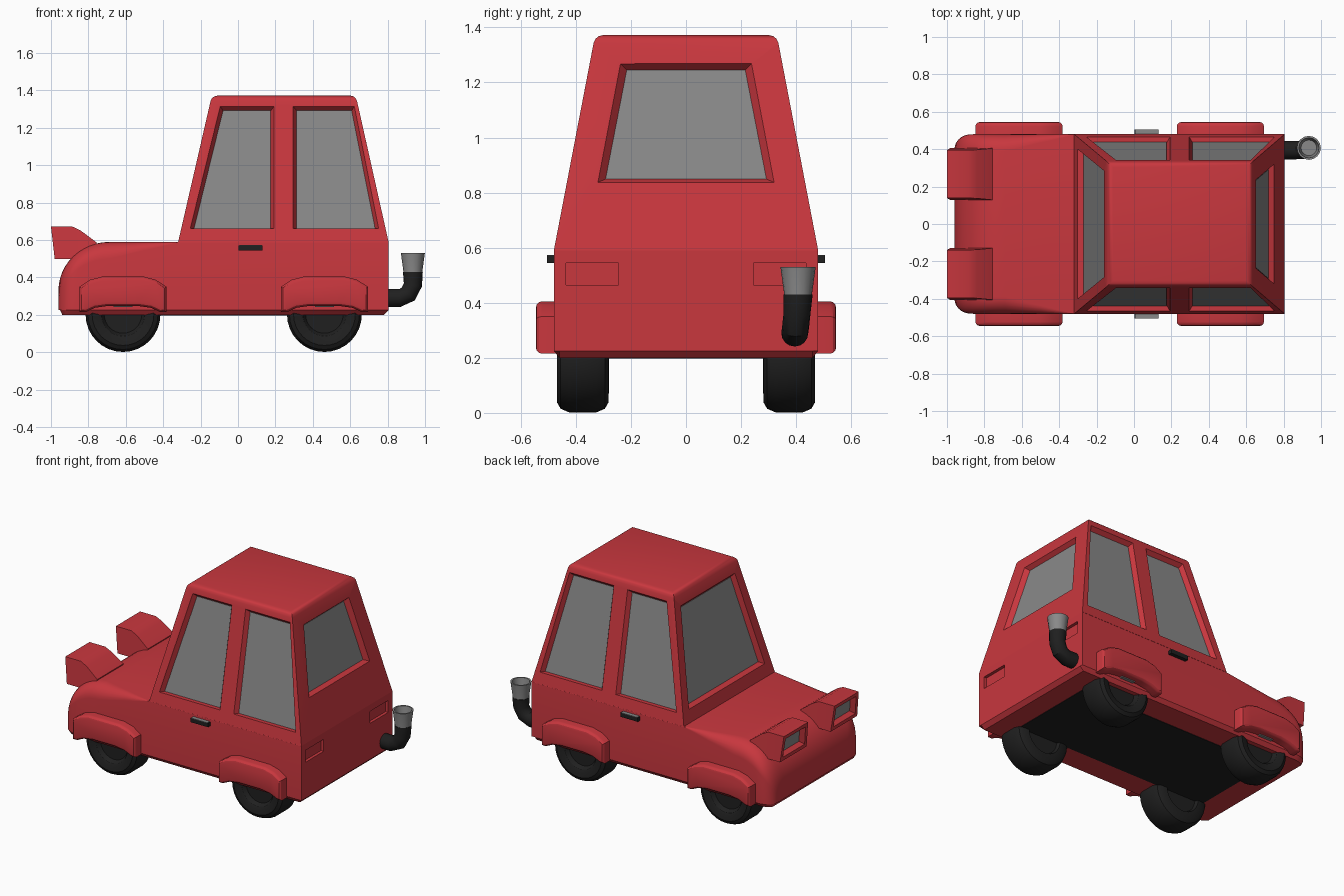
import bpy, bmesh, math
from mathutils import Vector as V

if "Cube" in bpy.data.objects:
    bpy.data.objects.remove(bpy.data.objects["Cube"])


def material(name, r, g, b):
    m = bpy.data.materials.new(name)
    m.diffuse_color = (r, g, b, 1)
    m.use_nodes = True
    m.node_tree.nodes["Principled BSDF"].inputs["Base Color"].default_value = m.diffuse_color
    return m


RED = material("red paint", 0.58, 0.038, 0.048)
GREY = material("window grey", 0.25, 0.25, 0.25)
BLACK = material("black rubber", 0.014, 0.014, 0.014)


def smooth(ob, angle=30):
    bpy.ops.object.select_all(action='DESELECT')
    ob.select_set(True)
    bpy.context.view_layer.objects.active = ob
    bpy.ops.object.shade_smooth_by_angle(angle=math.radians(angle))


def loft(name, rings, mat, bevel=0, edge_rule=None, segs=3):
    """Skin a list of equal-length rings, cap both ends, bevel chosen edges."""
    bm = bmesh.new()
    rows = [[bm.verts.new(p) for p in ring] for ring in rings]
    n = len(rows[0])
    for a, b in zip(rows, rows[1:]):
        for i in range(n):
            j = (i + 1) % n
            bm.faces.new((a[i], a[j], b[j], b[i]))
    bm.faces.new(rows[0])
    bm.faces.new(rows[-1])
    bmesh.ops.recalc_face_normals(bm, faces=bm.faces)
    if bevel:
        edges = [e for e in bm.edges if all(edge_rule(v.co) for v in e.verts)]
        bmesh.ops.bevel(bm, geom=edges, offset=bevel, segments=segs, profile=0.5, affect='EDGES')
    me = bpy.data.meshes.new(name)
    bm.to_mesh(me)
    bm.free()
    ob = bpy.data.objects.new(name, me)
    bpy.context.collection.objects.link(ob)
    me.materials.append(mat)
    smooth(ob)
    return ob


def box(name, lo, hi, mat):
    ring = lambda z: [(lo[0], lo[1], z), (hi[0], lo[1], z), (hi[0], hi[1], z), (lo[0], hi[1], z)]
    return loft(name, [ring(lo[2]), ring(hi[2])], mat)


def cut(ob, cutter):
    mod = ob.modifiers.new("cut", 'BOOLEAN')
    mod.object = cutter
    mod.operation = 'DIFFERENCE'
    mod.solver = 'EXACT'
    bpy.context.view_layer.objects.active = ob
    bpy.ops.object.modifier_apply(modifier=mod.name)
    bpy.data.objects.remove(cutter)


# Lower body: cross-sections along x, hood edges rounding toward the nose
def section(x, zt, w, r, zb):
    half = [(w - 0.02, zb), (w, 0.225)]
    half += [(w - r + r * math.cos(a), zt - r + r * math.sin(a))
             for a in [math.pi / 2 * k / 6 for k in range(7)]]
    return [(x, y, z) for y, z in half] + [(x, -y, z) for y, z in reversed(half)]


rings = [section(0.805, 0.59, 0.48, 0.002, 0.225), section(0.78, 0.59, 0.48, 0.002, 0.2),
         section(-0.32, 0.59, 0.48, 0.002, 0.2), section(-0.5, 0.59, 0.48, 0.045, 0.2)]
for k in range(13):
    a = math.pi / 2 * k / 12
    x = -0.69 - 0.27 * math.sin(a)
    t = max(0, (-0.87 - x) / 0.09)
    w = 0.48 - 0.08 * (1 - math.sqrt(max(0, 1 - t * t)))
    rings.append(section(x, 0.33 + 0.26 * math.cos(a), w, 0.09, 0.2 if x > -0.94 else 0.225))
body = loft("body", rings, RED)
for s in (1, -1):
    y0, y1 = sorted((s * 0.245, s * 0.435))
    cut(body, box("tail_cutter", (0.785, y0, 0.465), (0.85, y1, 0.545), RED))
smooth(body)

# Cabin: tapered block with a softened roof edge
cabin = loft("cabin", [[(-0.32, -0.48, 0.59), (0.805, -0.48, 0.59), (0.805, 0.48, 0.59), (-0.32, 0.48, 0.59)],
                       [(-0.14, -0.33, 1.372), (0.63, -0.33, 1.372), (0.63, 0.33, 1.372), (-0.14, 0.33, 1.372)]],
             RED, 0.028, lambda c: c.z > 1.3)


# Windows: recess cut into a sloped wall, with a thin pane on its floor
def window(name, wall, outer, inner, depth=0.03):
    o = [V(wall(*p)) for p in outer]
    i = [V(wall(*p)) for p in inner]
    n = (o[1] - o[0]).cross(o[3] - o[0]).normalized()
    if n.dot(o[0] - V((0.24, 0, 0.9))) < 0:
        n = -n
    floor = [p - n * depth for p in i]
    cut(cabin, loft("window_cutter", [floor, [a + (a - b) * 0.4 for a, b in zip(o, floor)]], RED))
    loft(name, [[p - n * 0.002 for p in floor], [p + n * 0.003 for p in floor]], GREY)


def slope(z):
    return (z - 0.59) / 0.782


for s, side in ((1, "left"), (-1, "right")):
    wall = lambda u, z: (u, s * (0.48 - 0.15 * slope(z)), z)
    window(side + "_front_window", wall,
           [(-0.255, 0.662), (0.193, 0.662), (0.193, 1.315), (-0.095, 1.315)],
           [(-0.235, 0.667), (0.175, 0.667), (0.175, 1.297), (-0.08, 1.297)])
    window(side + "_rear_window", wall,
           [(0.295, 0.662), (0.752, 0.662), (0.622, 1.315), (0.295, 1.315)],
           [(0.313, 0.667), (0.733, 0.667), (0.608, 1.297), (0.313, 1.297)])


def trapezoid(wb, zb, wt, zt):
    return [(-wb, zb), (wb, zb), (wt, zt), (-wt, zt)]


window("windshield", lambda u, z: (-0.32 + 0.18 * slope(z), u, z),
       trapezoid(0.4, 0.67, 0.285, 1.28), trapezoid(0.375, 0.69, 0.27, 1.26))
window("back_window", lambda u, z: (0.805 - 0.175 * slope(z), u, z),
       trapezoid(0.32, 0.837, 0.238, 1.268), trapezoid(0.292, 0.856, 0.215, 1.252))
smooth(cabin)

# Underside plate
box("chassis", (-0.78, -0.3, 0.197), (0.64, 0.3, 0.25), BLACK)

# Wheels and fenders
TYRE = [(0.02, 0.43), (0.1, 0.43), (0.115, 0.455), (0.13, 0.462), (0.165, 0.468), (0.187, 0.455), (0.2, 0.425),
        (0.2, 0.325), (0.187, 0.295), (0.165, 0.282), (0.12, 0.28), (0.11, 0.3), (0.02, 0.3)]
FENDER = [(-0.233, 0.215), (-0.233, 0.35), (-0.175, 0.388), (-0.11, 0.405), (0.11, 0.405), (0.175, 0.388),
          (0.233, 0.35), (0.233, 0.215), (0.2, 0.215), (0.15, 0.238), (0.08, 0.248),
          (-0.08, 0.248), (-0.15, 0.238), (-0.2, 0.215)]
for cx, end in ((-0.615, "front"), (0.462, "rear")):
    for s, side in ((1, "left"), (-1, "right")):
        loft(f"{end}_{side}_wheel",
             [[(cx + r * math.cos(a), s * y, 0.202 + r * math.sin(a))
               for a in [math.tau * k / 32 for k in range(32)]] for r, y in TYRE], BLACK)
        loft(f"{end}_{side}_fender",
             [[(cx + x, s * y, z) for x, z in FENDER] for y in (0.45, 0.545)],
             RED, 0.022, lambda c: abs(c.y) > 0.5)
        y0, y1 = sorted((s * 0.46, s * 0.5))
        box(f"{end}_{side}_hub", (cx - 0.05, y0, 0.242), (cx + 0.05, y1, 0.26), GREY)

# Headlights: hooded boxes with a recessed lens
def lamp_ring(cy, top, bottom, ht, hb):
    return [(top[0], cy - ht, top[1]), (top[0], cy + ht, top[1]),
            (bottom[0], cy + hb, bottom[1]), (bottom[0], cy - hb, bottom[1])]


for s, side in ((1, "left"), (-1, "right")):
    cy = s * 0.267
    floor = lamp_ring(cy, (-0.962, 0.63), (-0.952, 0.545), 0.085, 0.095)
    loft(side + "_headlight", [
        floor,
        lamp_ring(cy, (-0.997, 0.648), (-0.983, 0.525), 0.105, 0.115),
        lamp_ring(cy, (-1.0, 0.672), (-0.98, 0.5), 0.128, 0.14),
        lamp_ring(cy, (-0.885, 0.672), (-0.88, 0.5), 0.128, 0.14),
        lamp_ring(cy, (-0.84, 0.65), (-0.83, 0.52), 0.13, 0.14),
        lamp_ring(cy, (-0.757, 0.588), (-0.757, 0.55), 0.138, 0.14)], RED)
    loft(side + "_lens", [[(x + d, y, z) for x, y, z in floor] for d in (-0.004, 0.002)], GREY)

    # Door handles
    y0, y1 = sorted((s * 0.47, s * 0.505))
    box(side + "_door_handle", (0.003, y0, 0.545), (0.132, y1, 0.571), BLACK)
    box(side + "_handle_top", (0.008, y0, 0.571), (0.127, y1, 0.574), GREY)


# Exhaust: bent pipe with a flared tip
def circle(x, y, z, r, tilt=math.pi / 2, n=16):
    """Circle whose normal is tilted from +x (0) up to +z (90 degrees)."""
    return [(x - r * math.cos(a) * math.sin(tilt), y + r * math.sin(a), z + r * math.cos(a) * math.cos(tilt))
            for a in [math.tau * k / n for k in range(n)]]


PATH = [(0.78, 0.395, 0.29, 0), (0.865, 0.395, 0.29, 0), (0.91, 0.398, 0.312, 45),
        (0.935, 0.403, 0.36, 80), (0.935, 0.407, 0.43, 90)]
loft("exhaust_pipe", [circle(x, y, z, 0.049 if z < 0.4 else 0.053, math.radians(t)) for x, y, z, t in PATH], BLACK)
loft("exhaust_tip", [circle(0.935, 0.407, z, r) for r, z in
                     ((0.051, 0.42), (0.051, 0.435), (0.064, 0.53), (0.054, 0.53), (0.042, 0.46))], GREY)
